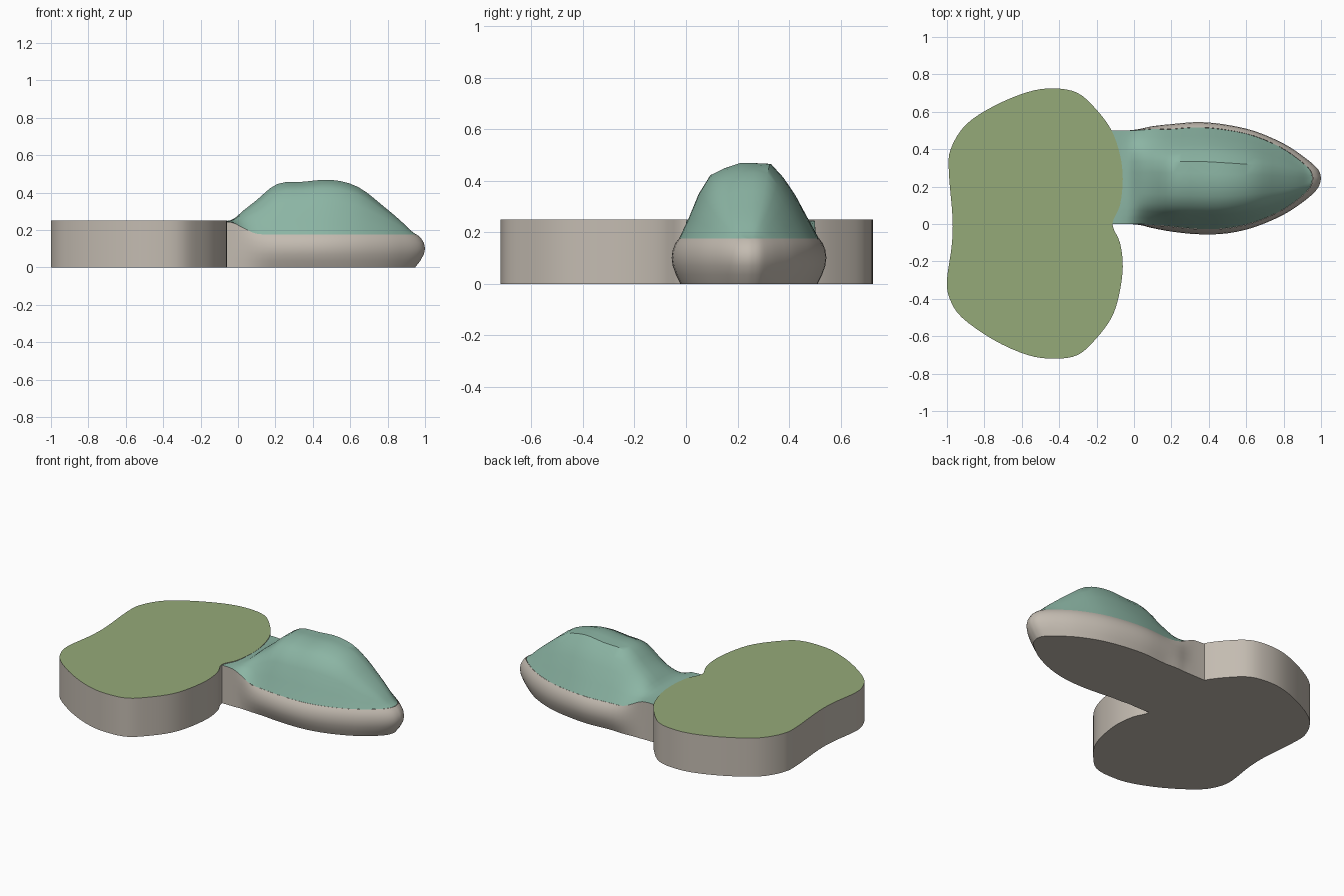
import bpy, bmesh, math

if "Cube" in bpy.data.objects:
    bpy.data.objects.remove(bpy.data.objects["Cube"])

def material(name, color):
    m = bpy.data.materials.new(name)
    m.diffuse_color = (*color, 1)
    m.use_nodes = True
    m.node_tree.nodes["Principled BSDF"].inputs["Base Color"].default_value = m.diffuse_color
    return m

def build(name, verts, faces, angle):
    me = bpy.data.meshes.new(name)
    me.from_pydata(verts, [], faces)
    bm = bmesh.new()
    bm.from_mesh(me)
    bmesh.ops.remove_doubles(bm, verts=bm.verts, dist=0.0005)
    bm.to_mesh(me)
    bm.free()
    me.shade_smooth()
    me.set_sharp_from_angle(angle=math.radians(angle))
    ob = bpy.data.objects.new(name, me)
    bpy.context.collection.objects.link(ob)
    return ob

def spline(pts, steps, closed):
    """Smooth curve through tuples of any length."""
    n, out = len(pts), []
    get = lambda i: pts[i % n] if closed else pts[max(0, min(n - 1, i))]
    for i in range(n if closed else n - 1):
        a, b, c, d = (get(i + k) for k in (-1, 0, 1, 2))
        for s in range(steps):
            t = s / steps
            out.append(tuple(0.5 * (2*q + (r-p)*t + (2*p-5*q+4*r-u)*t*t + (3*q-p-3*r+u)*t**3)
                             for p, q, r, u in zip(a, b, c, d)))
    if not closed:
        out.append(pts[-1])
    return out

def walls(rings):
    n = len(rings[0])
    return [(k*n + j, k*n + (j+1) % n, (k+1)*n + (j+1) % n, (k+1)*n + j)
            for k in range(len(rings) - 1) for j in range(n)]

green = material("green_top", (0.30, 0.40, 0.19))
teal = material("teal_shell", (0.26, 0.46, 0.37))

# Two-lobed flat base with a green top
lower = [(-.115, 0), (-.075, -.1), (-.06, -.23), (-.08, -.38), (-.12, -.5), (-.2, -.61),
         (-.3, -.7), (-.43, -.72), (-.57, -.7), (-.75, -.62), (-.92, -.5), (-.985, -.4),
         (-1, -.3), (-.975, -.12), (-.97, .03)]
upper = [(-.99, .28), (-.98, .4), (-.9, .53), (-.75, .63), (-.57, .705), (-.43, .725),
         (-.3, .7), (-.2, .61), (-.12, .5), (-.075, .37), (-.06, .24), (-.075, .1)]
outline = spline(lower + upper, 4, True)[::-1]
n = len(outline)
rings = [[(x, y, z) for x, y in outline] for z in (0, 0.25)]
base = build("lobed_base", rings[0] + rings[1],
             walls(rings) + [tuple(range(n))[::-1], tuple(range(n, 2*n))], 35)
base.data.materials.append(material("stone_side", (0.55, 0.50, 0.44)))
base.data.materials.append(green)
# Keep all faces facing outward, then colour the top one
bm = bmesh.new()
bm.from_mesh(base.data)
bmesh.ops.recalc_face_normals(bm, faces=bm.faces)
for f in bm.faces:
    f.material_index = int(f.normal.z > 0.9)
bm.to_mesh(base.data)
bm.free()

# Stations along the arm: x, front edge y, back edge y, rim height, crown height
stations = spline([
    (-.15, .0, .5, .245, .246), (-.04, 0, .5, .242, .252), (.03, -.005, .508, .21, .305),
    (.1, -.022, .523, .18, .36), (.21, -.042, .535, .175, .446), (.35, -.055, .545, .175, .458),
    (.5, -.05, .53, .175, .468), (.65, -.015, .495, .175, .43), (.8, .05, .43, .175, .325),
    (.9, .115, .365, .175, .25), (.96, .165, .317, .175, .2), (.99, .205, .283, .175, .18),
    (1, .245, .245, .175, .175)], 3, False)

def inset(st, amount):
    x, lo, hi, rim, crown = st
    a = amount * max(0, min(1, (x + .02) / .2))
    c, w = (lo + hi) / 2, (hi - lo) / 2 * (1 - a / .29)
    return x - 1.6 * a * max(0, (x - .4) / .6) ** 2, c, w, rim, crown

# Rounded side band under the shell
band = []
for frac, amount in ((0, .033), (.2, .016), (.4, .004), (.58, 0), (.75, .004), (.9, .014), (1, .027)):
    s = [inset(st, amount) for st in stations]
    band.append([(x, c - w, rim * frac) for x, c, w, rim, _ in s] +
                [(x, c + w, rim * frac) for x, c, w, rim, _ in s[-2::-1]])
m = len(band[0])
arm = build("arm_band", sum(band, []), walls(band) + [tuple(range(m))[::-1]], 40)
arm.data.materials.append(base.data.materials[0])

# Domed shell on the arm: position across, height fraction
section = [(-1, 0), (-.86, .28), (-.72, .59), (-.55, .84), (-.35, .93), (-.12, 1), (.1, 1),
           (.33, .99), (.5, .82), (.66, .6), (.84, .28), (1, 0)]
verts = []
for st in stations:
    x, c, w, rim, crown = inset(st, .028)
    verts += [(x, c + v * w, rim + (crown - rim) * h) for v, h in section]
k = len(section)
faces = [(i*k + j, (i+1)*k + j, (i+1)*k + j + 1, i*k + j + 1)
         for i in range(len(stations) - 1) for j in range(k - 1)]
shell = build("domed_shell", verts, faces, 40)
shell.data.materials.append(teal)
